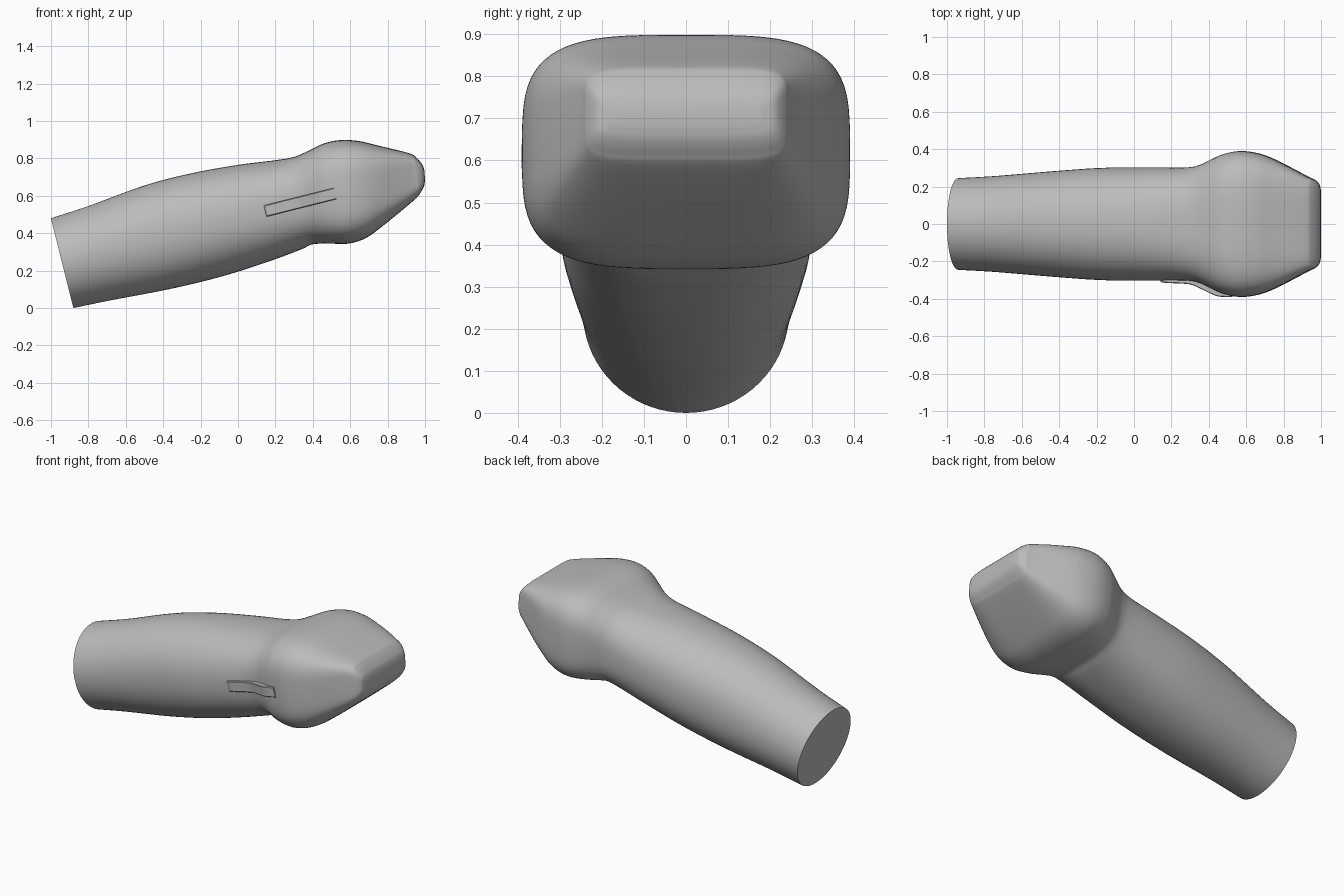
import bpy
import bmesh
from math import cos, sin, pi, radians, copysign
from mathutils import Vector

cube = bpy.data.objects.get("Cube")
if cube:
    bpy.data.objects.remove(cube, do_unlink=True)

grey = bpy.data.materials.new("plain grey")
grey.use_nodes = True
grey.diffuse_color = (0.5, 0.5, 0.5, 1)
grey.node_tree.nodes["Principled BSDF"].inputs["Base Color"].default_value = (0.5, 0.5, 0.5, 1)

SIDES = 72


def loft(name, rings, angle):
    """Skin a list of closed rings and cap both ends."""
    bm = bmesh.new()
    loops = [[bm.verts.new(p) for p in ring] for ring in rings]
    n = len(rings[0])
    for a, b in zip(loops, loops[1:]):
        for i in range(n):
            j = (i + 1) % n
            bm.faces.new((a[i], a[j], b[j], b[i]))
    bm.faces.new(loops[0][::-1])
    bm.faces.new(loops[-1])
    bmesh.ops.recalc_face_normals(bm, faces=bm.faces)
    mesh = bpy.data.meshes.new(name)
    bm.to_mesh(mesh)
    bm.free()
    mesh.materials.append(grey)
    obj = bpy.data.objects.new(name, mesh)
    bpy.context.collection.objects.link(obj)
    bpy.ops.object.select_all(action='DESELECT')
    obj.select_set(True)
    bpy.context.view_layer.objects.active = obj
    bpy.ops.object.shade_smooth_by_angle(angle=radians(angle))
    return obj


def refine(rows, steps):
    """Pass a smooth spline through rows of numbers."""
    rows = [Vector(r) for r in rows]
    ext = [rows[0] * 2 - rows[1]] + rows + [rows[-1] * 2 - rows[-2]]
    out = []
    for p, a, b, q in zip(ext, ext[1:], ext[2:], ext[3:]):
        for k in range(steps):
            t = k / steps
            out.append(a + (b - p) * (t / 2) + (2 * p - 5 * a + 4 * b - q) * (t * t / 2)
                       + (3 * a - p - 3 * b + q) * (t ** 3 / 2))
    return out + [rows[-1]]


def section(row):
    """Rounded section between a top and a bottom point."""
    xt, zt, xb, zb, half, power = row
    top, bottom = Vector((xt, 0, zt)), Vector((xb, 0, zb))
    mid, up = (top + bottom) / 2, (top - bottom) / 2
    ring = []
    for i in range(SIDES):
        c, s = cos(2 * pi * i / SIDES), sin(2 * pi * i / SIDES)
        u = copysign(abs(c) ** (2 / power), c)
        v = copysign(abs(s) ** (2 / power), s)
        ring.append(mid + up * v + Vector((0, half * u, 0)))
    return ring


# Handle and head: top x, top z, bottom x, bottom z, half width, squareness
stations = [
    (-1.0, .48, -.88, 0, .245, 2),
    (-.8, .545, -.67, .043, .257, 2.05),
    (-.5, .655, -.37, .1, .282, 2.15),
    (-.25, .72, -.1, .165, .3, 2.2),
    (0, .765, .14, .24, .302, 2.3),
    (.2, .79, .33, .31, .302, 2.5),
    (.3, .808, .39, .338, .312, 2.8),
    (.38, .842, .44, .344, .342, 3.1),
    (.46, .88, .5, .344, .374, 3.4),
    (.55, .898, .59, .344, .39, 3.6),
    (.65, .892, .68, .372, .378, 3.8),
    (.75, .868, .77, .435, .342, 4.2),
    (.91, .829, .94, .575, .255, 5.5),
    (.95, .808, .975, .615, .237, 6),
    (.985, .768, .994, .65, .213, 6),
    (.997, .735, 1.0, .68, .18, 6),
]
loft("body", [section(r) for r in refine(stations, 5)], 40)

# Raised switch strip on the front side: x, outer y, middle z
path = [(.145, -.302, .518), (.165, -.314, .523), (.3, -.322, .557), (.36, -.345, .572),
        (.42, -.374, .587), (.46, -.388, .597), (.52, -.391, .612)]
strip = []
for x, y, z in refine(path, 4):
    corners = [(-.03, .05), (-.03, .004), (-.026, 0), (.026, 0), (.03, .004), (.03, .05)]
    strip.append([Vector((x - h * .25, y + d, z + h)) for h, d in corners])
loft("switch_strip", strip, 35)
